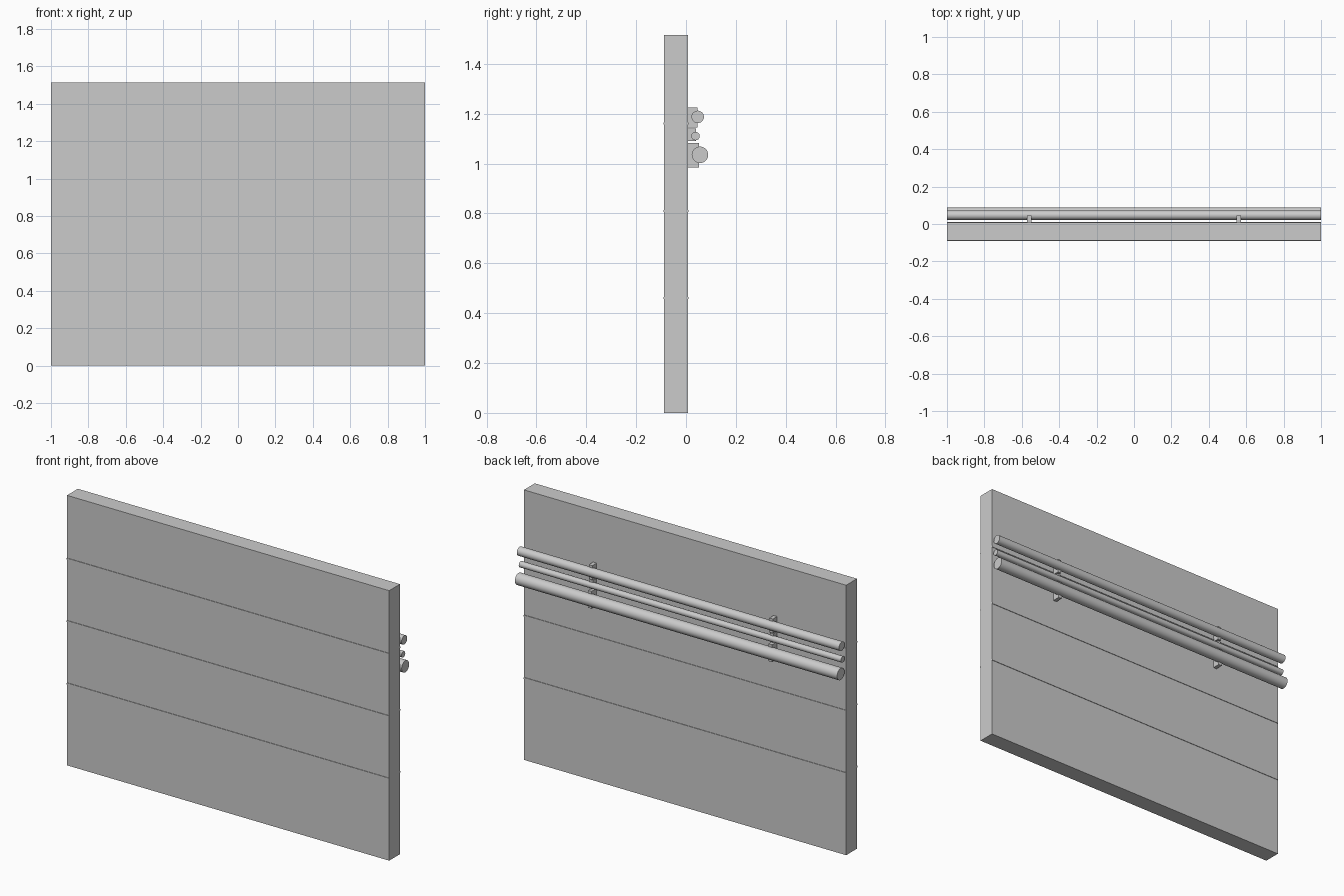
import bpy
from math import pi

if "Cube" in bpy.data.objects:
    bpy.data.objects.remove(bpy.data.objects["Cube"])

WALL_FRONT, WALL_BACK, HEIGHT = -0.088, 0.008, 1.515


def box(name, x, y, z):
    """Box from (min, max) pairs."""
    bpy.ops.mesh.primitive_cube_add(size=1, location=[sum(r) / 2 for r in (x, y, z)])
    ob = bpy.context.object
    ob.name = name
    ob.scale = [r[1] - r[0] for r in (x, y, z)]
    bpy.ops.object.transform_apply(location=False, rotation=False, scale=True)
    return ob


def pipe(name, y, z, radius):
    """Full-length pipe along x."""
    bpy.ops.mesh.primitive_cylinder_add(vertices=24, radius=radius, depth=2,
                                        location=(0, y, z), rotation=(0, pi / 2, 0))
    bpy.context.object.name = name
    bpy.ops.object.shade_smooth_by_angle()


# Main wall slab
box("wall_panel", (-1, 1), (WALL_FRONT, WALL_BACK), (0, HEIGHT))

# Thin seam strips standing just proud of both faces
for i, z in enumerate((0.46, 0.81, 1.16)):
    box(f"seam_strip_{i + 1}", (-1, 1), (WALL_FRONT - 0.003, WALL_BACK + 0.003),
        (z - 0.004, z + 0.004))

# Pipes along the back: name, y, z, radius, bracket reach in y, bracket z range
pipes = [
    ("upper", 0.047, 1.187, 0.025, 0.046, (1.145, 1.225)),
    ("middle", 0.038, 1.11, 0.017, 0.04, (1.09, 1.14)),
    ("lower", 0.056, 1.035, 0.033, 0.052, (0.985, 1.083)),
]
for name, y, z, radius, reach, z_range in pipes:
    pipe(f"{name}_pipe", y, z, radius)
    # Pair of mounting brackets
    for side, label in ((-1, "left"), (1, "right")):
        cx = side * 0.56
        box(f"{name}_bracket_{label}", (cx - 0.011, cx + 0.011),
            (WALL_BACK - 0.004, reach), z_range)
